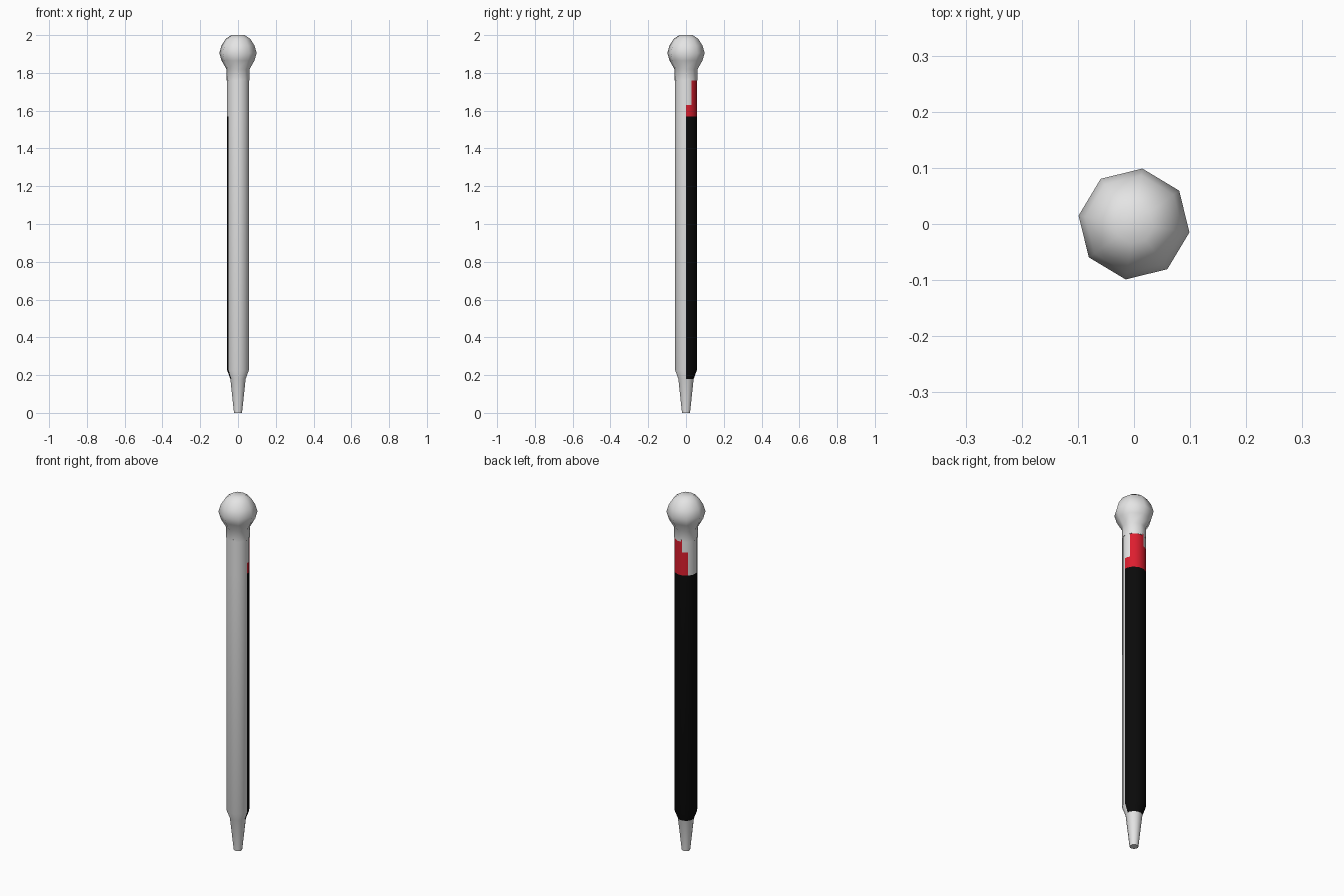
import bpy, bmesh, math

if "Cube" in bpy.data.objects:
    bpy.data.objects.remove(bpy.data.objects["Cube"])


def material(name, rgb):
    m = bpy.data.materials.new(name)
    m.diffuse_color = (*rgb, 1)
    m.use_nodes = True
    m.node_tree.nodes["Principled BSDF"].inputs["Base Color"].default_value = m.diffuse_color
    return m


WHITE = material("off white", (0.78, 0.78, 0.78))
BLACK = material("black", (0.003, 0.003, 0.003))
RED = material("red", (0.72, 0.013, 0.028))


def lathe(name, profile, angles, factors, mats, paint=None):
    """Stack rings of (radius, z); factors scale the radius at each angle."""
    bm = bmesh.new()
    rings = [[bm.verts.new((r * k * math.cos(a), r * k * math.sin(a), z))
              for a, k in zip(angles, factors)] for r, z in profile]
    n = len(angles)
    for lo, hi in zip(rings, rings[1:]):
        for i in range(n):
            j = (i + 1) % n
            f = bm.faces.new((lo[i], lo[j], hi[j], hi[i]))
            if paint:
                c = f.calc_center_median()
                f.material_index = paint(math.degrees(math.atan2(c.y, c.x)) % 360, c.z)
    bm.faces.new(rings[0][::-1])
    bm.faces.new(rings[-1])
    me = bpy.data.meshes.new(name)
    bm.to_mesh(me)
    bm.free()
    for m in mats:
        me.materials.append(m)
    ob = bpy.data.objects.new(name, me)
    bpy.context.collection.objects.link(ob)
    bpy.ops.object.select_all(action='DESELECT')
    ob.select_set(True)
    bpy.context.view_layer.objects.active = ob
    bpy.ops.object.shade_smooth_by_angle(angle=math.radians(50))


# Shaft: twelve flat sides, each split down the middle for the paint borders
def shaft_paint(a, z):
    if 0.18 < z < 1.57:
        return 1 if a < 210 else 0
    if 1.57 < z < 1.63:
        return 2 if a < 135 else 0
    if 1.63 < z < 1.70:
        return 2 if 30 < a < 135 else 0
    if z > 1.70:
        return 2 if 30 < a < 105 else 0
    return 0


shaft_angles = [math.radians(15 * i) for i in range(24)]
shaft_factors = [1 if i % 2 else math.cos(math.radians(15)) for i in range(24)]
shaft_profile = [(0.022, 0), (0.042, 0.18), (0.059, 0.225), (0.059, 1.57),
                 (0.059, 1.63), (0.059, 1.70), (0.059, 1.77)]
lathe("shaft", shaft_profile, shaft_angles, shaft_factors,
      [WHITE, BLACK, RED], shaft_paint)

# Knob: eight-sided ball with a collar
knob_angles = [math.radians(-8.5 + 45 * i) for i in range(8)]
knob_profile = [(0.062, 1.76), (0.062, 1.82), (0.088, 1.865), (0.1, 1.905),
                (0.088, 1.945), (0.066, 1.98), (0.035, 2.0)]
lathe("knob", knob_profile, knob_angles, [1] * 8, [WHITE])
